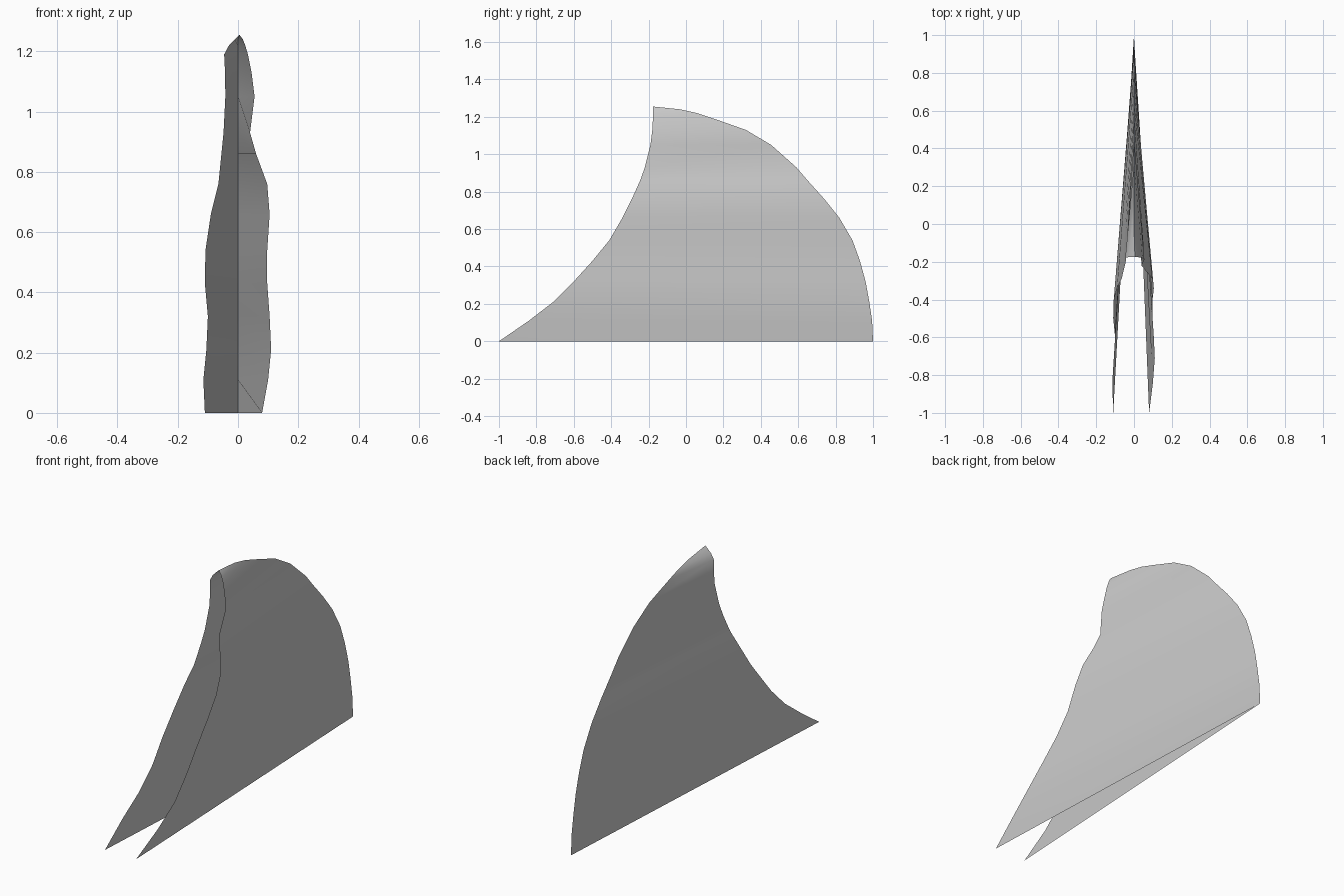
import bpy
import bmesh
import math

cube = bpy.data.objects.get("Cube")
if cube:
    bpy.data.objects.remove(cube, do_unlink=True)

# Colour
material = bpy.data.materials.new("plain grey")
material.use_nodes = True
grey = (0.6, 0.6, 0.6, 1)
material.diffuse_color = grey
material.node_tree.nodes["Principled BSDF"].inputs["Base Color"].default_value = grey

# Level sections: height, spine y, open edge y, left edge x, right edge x
sections = [
    (0, 1, -1, .08, -.11),
    (.11, .995, -.84, .1, -.115),
    (.21, .98, -.71, .11, -.105),
    (.32, .96, -.6, .105, -.1),
    (.43, .93, -.5, .097, -.11),
    (.54, .89, -.41, .097, -.108),
    (.66, .82, -.34, .105, -.09),
    (.76, .74, -.29, .097, -.065),
    (.86, .65, -.245, .06, -.055),
    (.93, .59, -.22, .04, -.048),
    (1.05, .455, -.19, .055, -.042),
    (1.13, .32, -.18, .045, -.043),
    (1.19, .15, -.177, .033, -.046),
    (1.22, .06, -.176, .024, -.03),
    (1.24, -.03, -.176, .016, -.01),
]


def build_folded_sail(name):
    """Two sheets joined along a curved spine and open at the front."""
    bm = bmesh.new()
    rows = []
    for z, spine_y, edge_y, left_x, right_x in sections:
        rows.append([bm.verts.new(point) for point in (
            (left_x, edge_y, z), (0, spine_y, z), (right_x, edge_y, z))])

    # Sheets between neighbouring sections
    for lower, upper in zip(rows, rows[1:]):
        for side in range(2):
            bm.faces.new((lower[side], lower[side + 1],
                          upper[side + 1], upper[side]))

    # Closed peak
    peak = bm.verts.new((.005, -.176, 1.255))
    left, spine, right = rows[-1]
    bm.faces.new((left, spine, peak))
    bm.faces.new((spine, right, peak))

    mesh = bpy.data.meshes.new(name)
    bm.to_mesh(mesh)
    bm.free()
    mesh.materials.append(material)
    sail = bpy.data.objects.new(name, mesh)
    bpy.context.collection.objects.link(sail)
    return sail


sail = build_folded_sail("folded_sail")
bpy.ops.object.select_all(action='DESELECT')
sail.select_set(True)
bpy.context.view_layer.objects.active = sail
bpy.ops.object.shade_smooth_by_angle(angle=math.radians(60))
